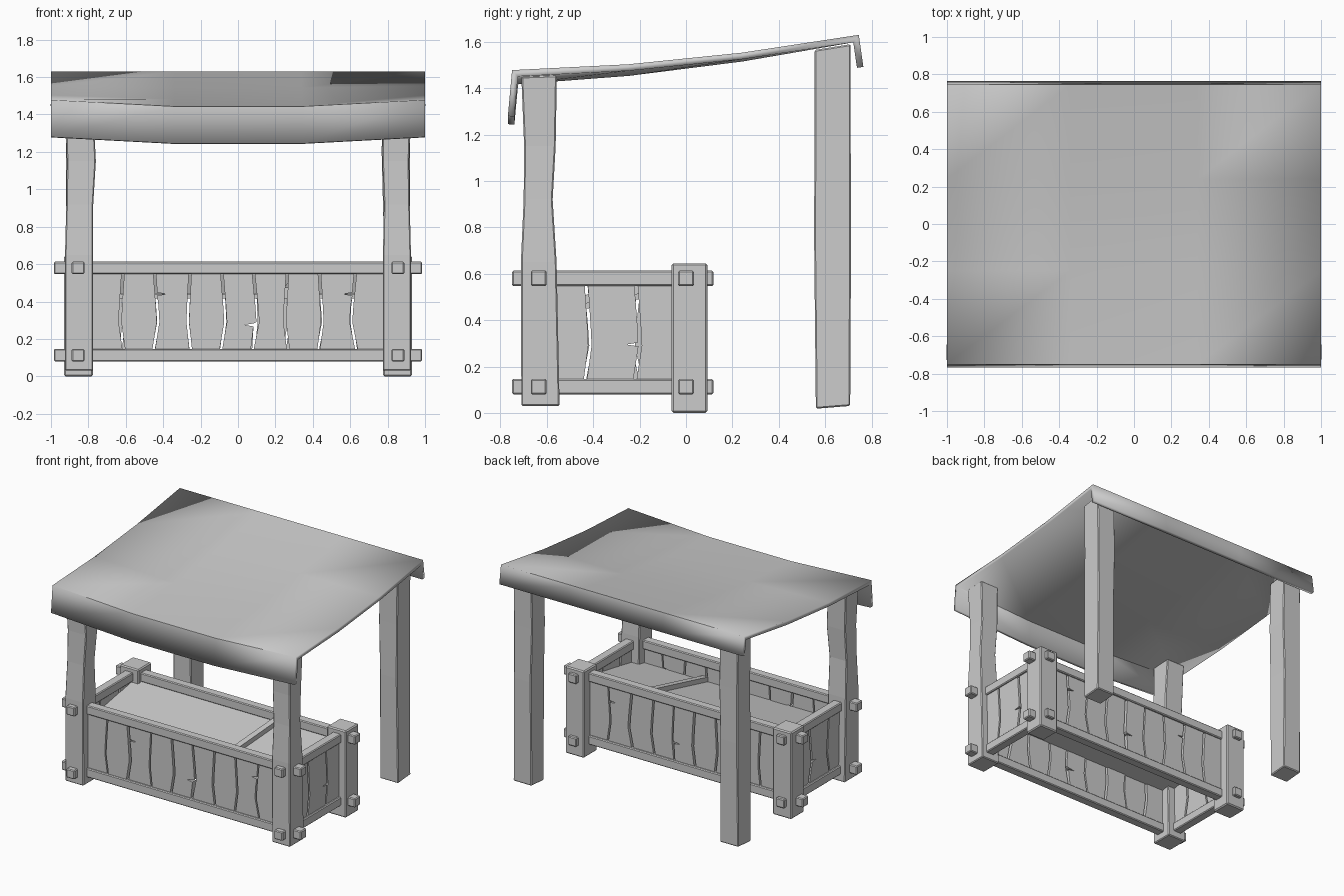
import bpy, bmesh, random
from mathutils import Vector

if "Cube" in bpy.data.objects:
    bpy.data.objects.remove(bpy.data.objects["Cube"])

random.seed(4)


def finish(name, bm, bevel=0.0):
    bmesh.ops.recalc_face_normals(bm, faces=bm.faces)
    me = bpy.data.meshes.new(name)
    bm.to_mesh(me)
    bm.free()
    ob = bpy.data.objects.new(name, me)
    bpy.context.collection.objects.link(ob)
    if bevel:
        mod = ob.modifiers.new("bevel", 'BEVEL')
        mod.width, mod.segments = bevel, 1
        mod.limit_method, mod.angle_limit = 'ANGLE', 0.6
    return ob


def box(name, x0, x1, y0, y1, z0, z1, bevel=0.006):
    bm = bmesh.new()
    bmesh.ops.create_cube(bm, size=1)
    for v in bm.verts:
        v.co = Vector(((x0 + x1) / 2 + v.co.x * (x1 - x0),
                       (y0 + y1) / 2 + v.co.y * (y1 - y0),
                       (z0 + z1) / 2 + v.co.z * (z1 - z0)))
    return finish(name, bm, bevel)


def post(name, side, rings):
    """Square timber lofted through rings of (z, x0, x1, y0, y1, top slope)."""
    bm = bmesh.new()
    prev = None
    for z, x0, x1, y0, y1, dz in rings:
        ring = [bm.verts.new((side * x, y, z + (dz if y == y1 else 0)))
                for x, y in ((x0, y0), (x1, y0), (x1, y1), (x0, y1))]
        if prev:
            for i in range(4):
                j = (i + 1) % 4
                bm.faces.new((prev[i], prev[j], ring[j], ring[i]))
        else:
            bm.faces.new(ring)
        prev = ring
    bm.faces.new(prev)
    return finish(name, bm, 0.006)


def plank_wall(name, start, end, seams, z0, z1, place, notches={}):
    """Boards with crooked seams; place(u, z, d) maps wall coordinates to space."""
    levels = [z0, z0 + 0.16, z0 + 0.25, z1]
    edges = [[start] * 4]
    for s in seams:
        k = random.choice((-1, 1)) * random.uniform(0.008, 0.018)
        edges.append([s - k, s + k, s + 0.6 * k, s - 0.5 * k])
    edges.append([end] * 4)
    bm = bmesh.new()
    for n in range(len(edges) - 1):
        gl = 0.007 if n else 0
        gr = 0.007 if n < len(seams) else 0
        left = [(u + gl, z) for u, z in zip(edges[n], levels)]
        right = [(u - gr, z) for u, z in zip(edges[n + 1], levels)]
        # short split running into the board from one seam
        for pts, key, d in ((left, (n, 1), 1), (right, (n + 1, -1), -1)):
            if key in notches:
                z = notches[key]
                i = next(k for k in range(4) if pts[k][1] > z)
                u = (pts[i - 1][0] + pts[i][0]) / 2
                pts[i:i] = [(u, z - 0.008), (u + 0.05 * d, z), (u, z + 0.008)]
        outline = left + right[::-1]
        off = random.uniform(-0.004, 0.004)
        front = [bm.verts.new(place(u, z, 0.02 + off)) for u, z in outline]
        back = [bm.verts.new(place(u, z, -0.02 + off)) for u, z in outline]
        bm.faces.new(front)
        bm.faces.new(back[::-1])
        for i in range(len(front)):
            j = (i + 1) % len(front)
            bm.faces.new((front[i], front[j], back[j], back[i]))
    return finish(name, bm)


# Posts, mirrored left and right
for s, tag in ((-1, "left"), (1, "right")):
    b = 0.012 if s < 0 else 0.0
    post("front_post_" + tag, s, [
        (0.03, 0.775, 0.925, -0.71, -0.545, 0),
        (0.65, 0.775, 0.925, -0.712, -0.558, 0),
        (0.92, 0.78 - b / 2, 0.918, -0.70, -0.575, 0),
        (1.15, 0.772 - b, 0.915, -0.698, -0.562, 0),
        (1.45, 0.775, 0.925, -0.71, -0.557, 0.005)])
    post("back_post_" + tag, s, [
        (0.018, 0.775, 0.925, 0.56, 0.708, 0.012),
        (0.80, 0.778, 0.92, 0.552, 0.712, 0),
        (1.20, 0.768, 0.92, 0.555, 0.71, 0),
        (1.565, 0.775, 0.925, 0.555, 0.71, 0.025)])
    box("short_post_" + tag, min(s * 0.775, s * 0.93), max(s * 0.775, s * 0.93),
        -0.062, 0.092, 0.0, 0.645, 0.008)

# Rails, whose ends poke through the posts as pegs
for z0, lvl in ((0.08, "lower"), (0.547, "upper")):
    z1 = z0 + 0.066
    for y, tag in ((-0.635, "front"), (0.0, "back")):
        box(f"{lvl}_{tag}_rail", -0.985, 0.985, y - 0.034, y + 0.034, z0, z1)
    for x, tag in ((-0.855, "left"), (0.855, "right")):
        box(f"{lvl}_{tag}_rail", x - 0.034, x + 0.034, -0.75, 0.118, z0, z1)

# Plank walls of the bin
long_seams = [-0.62, -0.44, -0.26, -0.08, 0.09, 0.26, 0.44, 0.62]
for y, sgn, tag in ((-0.635, -1, "front"), (0.0, 1, "back")):
    plank_wall(tag + "_planks", -0.80, 0.80, long_seams, 0.13, 0.56,
               lambda u, z, d, y=y, sgn=sgn: (u, y + sgn * d, z),
               {(2, 1): 0.44, (5, -1): 0.275, (8, -1): 0.44})
for x, sgn, tag in ((-0.855, -1, "left"), (0.855, 1, "right")):
    plank_wall(tag + "_planks", -0.58, -0.04, [-0.425, -0.21], 0.13, 0.56,
               lambda u, z, d, x=x, sgn=sgn: (x + sgn * d, u, z),
               {(2, -1): 0.295})


# Sloping display shelf and its divider strip
def sloped(name, x_front, x_back, half, z_front, z_back, thick):
    bm = bmesh.new()
    vs = []
    for y, x, z in ((-0.62, x_front, z_front), (-0.01, x_back, z_back)):
        vs.append([bm.verts.new((x + dx, y, z + dz)) for dx, dz in
                   ((-half, -thick), (half, -thick), (half, 0), (-half, 0))])
    bm.faces.new(vs[0])
    bm.faces.new(vs[1])
    for i in range(4):
        j = (i + 1) % 4
        bm.faces.new((vs[0][i], vs[0][j], vs[1][j], vs[1][i]))
    return finish(name, bm)


sloped("display_shelf", 0, 0, 0.84, 0.44, 0.55, 0.025)
sloped("shelf_divider", 0.27, 0.35, 0.022, 0.475, 0.585, 0.05)

# Sagging roof sheet with front and back flaps: (y, z, sag at the middle)
profile = [(-0.768, 1.28, 0.035), (-0.75, 1.478, 0.035), (-0.25, 1.503, 0.022),
           (0.24, 1.553, 0.010), (0.745, 1.63, 0.0), (0.765, 1.492, 0.0)]
bm = bmesh.new()
cols = [[bm.verts.new((x, y, z - sag * (abs(x) < 0.5))) for y, z, sag in profile]
        for x in (-1.0, -0.34, 0.34, 1.0)]
for a, b in zip(cols, cols[1:]):
    for j in range(len(profile) - 1):
        bm.faces.new((a[j], b[j], b[j + 1], a[j + 1]))
me = bpy.data.meshes.new("roof")
bm.to_mesh(me)
bm.free()
roof = bpy.data.objects.new("roof", me)
bpy.context.collection.objects.link(roof)
mod = roof.modifiers.new("thickness", 'SOLIDIFY')
mod.thickness, mod.offset, mod.use_even_offset = 0.028, -1, True
bpy.context.view_layer.objects.active = roof
roof.select_set(True)
bpy.ops.object.shade_smooth_by_angle(angle=0.5)
